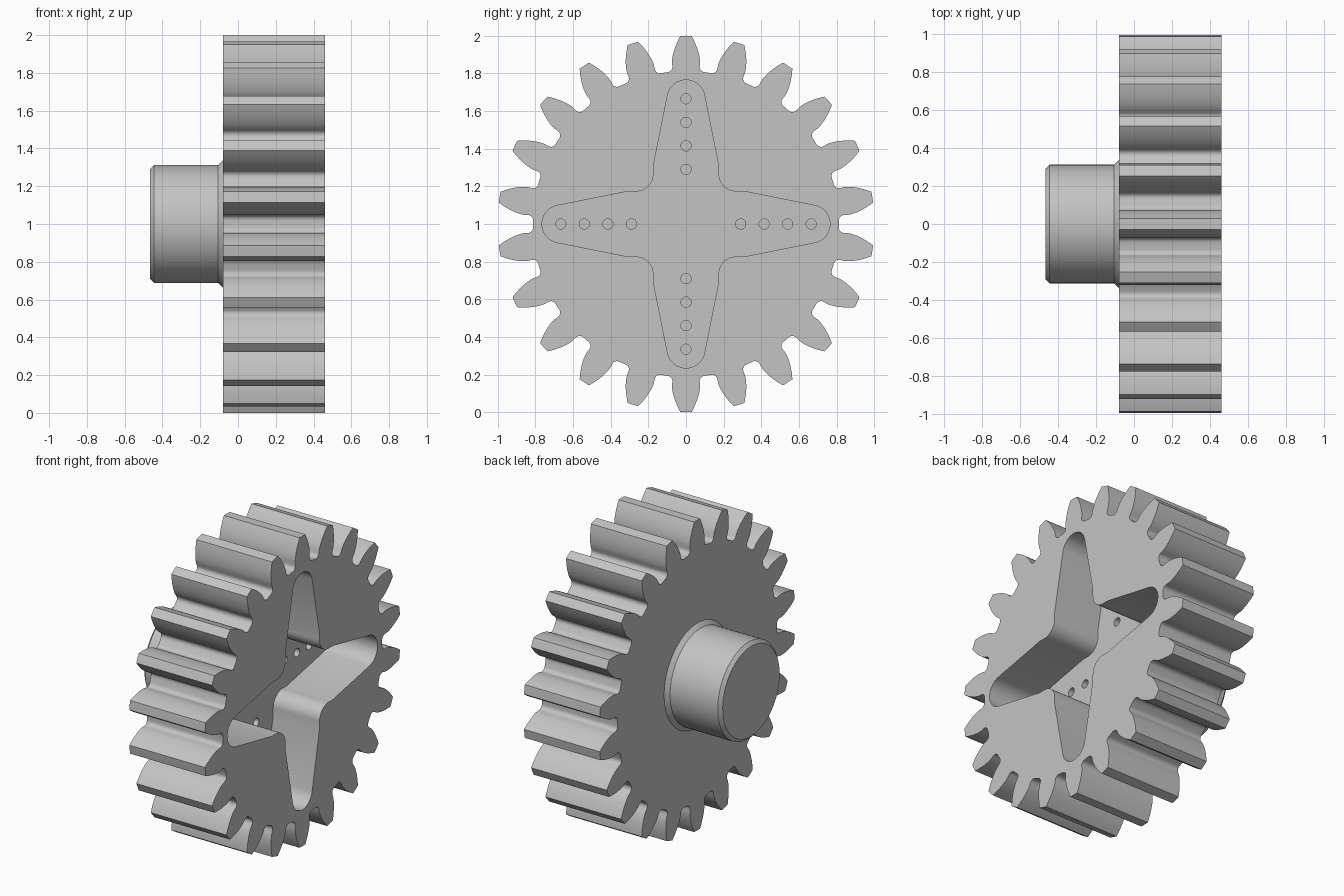
import bpy, bmesh
from math import pi, sin, cos, tan, acos, radians, sqrt, atan2

if "Cube" in bpy.data.objects:
    bpy.data.objects.remove(bpy.data.objects["Cube"], do_unlink=True)

grey = bpy.data.materials.new("plain grey")
grey.use_nodes = True
grey.diffuse_color = (0.55, 0.55, 0.55, 1)
grey.node_tree.nodes["Principled BSDF"].inputs["Base Color"].default_value = (0.55, 0.55, 0.55, 1)

CZ = 1.0                       # axle height
BACK, FRONT, FLOOR = -0.08, 0.46, 0.13


def loft(name, rings):
    """Solid through (x, outline) rings; outlines are (y, z) points about the axle."""
    bm = bmesh.new()
    loops = [[bm.verts.new((x, y, z + CZ)) for y, z in pts] for x, pts in rings]
    for a, b in zip(loops, loops[1:]):
        for i in range(len(a)):
            j = (i + 1) % len(a)
            bm.faces.new((a[i], a[j], b[j], b[i]))
    bm.faces.new(loops[0])
    bm.faces.new(loops[-1])
    bmesh.ops.recalc_face_normals(bm, faces=bm.faces)
    mesh = bpy.data.meshes.new(name)
    bm.to_mesh(mesh)
    bm.free()
    obj = bpy.data.objects.new(name, mesh)
    bpy.context.collection.objects.link(obj)
    mesh.materials.append(grey)
    return obj


def activate(obj):
    bpy.ops.object.select_all(action='DESELECT')
    obj.select_set(True)
    bpy.context.view_layer.objects.active = obj


def cut(obj, cutter):
    cutter.hide_render = True
    activate(obj)
    mod = obj.modifiers.new("cut", 'BOOLEAN')
    mod.operation, mod.solver, mod.object = 'DIFFERENCE', 'EXACT', cutter
    bpy.ops.object.modifier_apply(modifier=mod.name)
    bpy.data.objects.remove(cutter, do_unlink=True)


def smooth(obj):
    activate(obj)
    bpy.ops.object.shade_smooth_by_angle(angle=radians(28))


def arc(cy, cz, r, a0, a1, n):
    return [(cy + r * cos(a0 + (a1 - a0) * i / n), cz + r * sin(a0 + (a1 - a0) * i / n))
            for i in range(n + 1)]


def circle(r, n, cy=0, cz=0):
    return arc(cy, cz, r, 0, 2 * pi, n)[:-1]


def turned(pts, a):
    return [(y * cos(a) - z * sin(a), y * sin(a) + z * cos(a)) for y, z in pts]


# Involute tooth: (radius, half angle) from root to tip
TEETH = 22
module = 1 / (TEETH / 2 + 1)
pitch_r = module * TEETH / 2
base_r = pitch_r * cos(radians(20))
root_r = pitch_r - 1.25 * module


def inv(a):
    return tan(a) - a


base_half = pi / (2 * TEETH) + inv(radians(20))
fil = 0.027                    # root fillet radius
half = []
for i in range(6):
    t = pi / 2 * (1 - i / 5)
    half.append((root_r + fil * (1 - sin(t)), base_half + fil * (1 - cos(t)) / root_r))
for i in range(9):
    r = base_r + (1 - base_r) * i / 8
    half.append((r, base_half - inv(acos(min(1, base_r / r)))))

tooth = [(r * sin(-a), r * cos(a)) for r, a in half]
tooth += [(0, 1)] + [(-y, z) for y, z in reversed(tooth)]
outline = []
for k in range(TEETH):
    outline += turned(tooth, -2 * pi * k / TEETH)
gear = loft("gear_body", [(BACK, outline), (FRONT, outline)])

# Four-armed pocket: rounded arm tip, tapering sides, rounded inner corners
slope = atan2(0.07, 0.38)
arm = arc(0, 0.665, 0.1, pi - slope, slope, 16)
arm += [(0.173, 0.31)] + arc(0.265, 0.265, 0.092, pi, 1.5 * pi, 10) + [(0.31, 0.173)]
cross = []
for k in range(4):
    cross += turned(arm, -pi / 2 * k)
cut(gear, loft("pocket_cutter", [(FLOOR, cross), (FRONT + 0.1, cross)]))

# Blind holes in the pocket floor
for k in range(4):
    for d in (0.29, 0.415, 0.54, 0.665):
        (y, z), = turned([(0, d)], pi / 2 * k)
        ring = circle(0.027, 20, y, z)
        cut(gear, loft("hole_cutter", [(FLOOR - 0.1, ring), (FLOOR + 0.05, ring)]))
smooth(gear)

# Hub with chamfered end and flared base
profile = [(-0.465, 0.29), (-0.445, 0.312), (-0.105, 0.312), (BACK, 0.337), (BACK + 0.03, 0.337)]
hub = loft("hub", [(x, circle(r, 72)) for x, r in profile])
smooth(hub)
